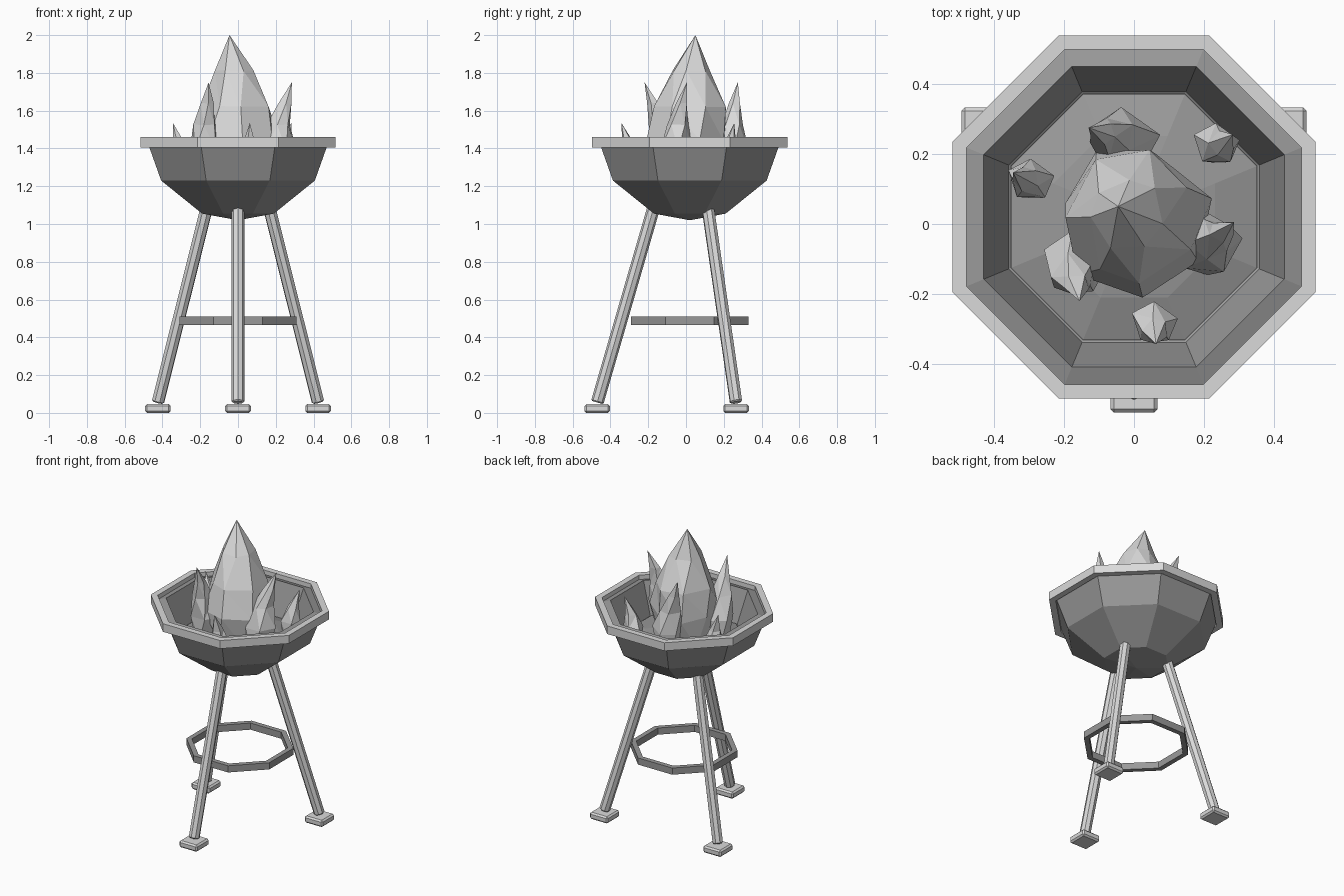
import bpy, bmesh, math, random
from mathutils import Vector

cube = bpy.data.objects.get("Cube")
if cube:
    bpy.data.objects.remove(cube, do_unlink=True)

CY = 0.02  # shared vertical axis of the brazier


def material(name, value):
    m = bpy.data.materials.new(name)
    m.use_nodes = True
    colour = (value, value, value, 1)
    m.diffuse_color = colour
    m.node_tree.nodes["Principled BSDF"].inputs["Base Color"].default_value = colour
    return m


light_metal = material("light_grey", 0.7)
dark_iron = material("dark_grey", 0.32)


def finish(name, bm, mat, bevel=0):
    bmesh.ops.remove_doubles(bm, verts=bm.verts, dist=1e-5)
    bmesh.ops.recalc_face_normals(bm, faces=bm.faces)
    mesh = bpy.data.meshes.new(name)
    bm.to_mesh(mesh)
    bm.free()
    ob = bpy.data.objects.new(name, mesh)
    bpy.context.collection.objects.link(ob)
    mesh.materials.append(mat)
    if bevel:
        mod = ob.modifiers.new("bevel", "BEVEL")
        mod.width = bevel
        mod.segments = 1
        mod.limit_method = "ANGLE"
        mod.angle_limit = math.radians(60)
    return ob


def skin(bm, rings):
    """Join neighbouring rings of points with quads."""
    rows = [[bm.verts.new(p) for p in ring] for ring in rings]
    n = len(rows[0])
    for a, b in zip(rows, rows[1:]):
        for i in range(n):
            j = (i + 1) % n
            bm.faces.new((a[i], a[j], b[j], b[i]))
    return rows


def octagon_lathe(name, profile, mat):
    """Turn (apothem, height) points into an eight-sided part."""
    rings = []
    for apothem, z in profile:
        r = apothem / math.cos(math.pi / 8)
        rings.append([(r * math.cos((k + 0.5) * math.pi / 4),
                       CY + r * math.sin((k + 0.5) * math.pi / 4), z) for k in range(8)])
    bm = bmesh.new()
    skin(bm, rings)
    bmesh.ops.remove_doubles(bm, verts=bm.verts, dist=1e-5)
    bmesh.ops.dissolve_degenerate(bm, edges=bm.edges, dist=1e-5)
    return finish(name, bm, mat)


def square_ring(name, outer, inner, low, high, mat):
    octagon_lathe(name, [(outer, low), (outer, high), (inner, high), (inner, low), (outer, low)], mat)


# Bowl, rim, ember bed and brace ring
octagon_lathe("fire_bowl", [(0, 1.02), (0.19, 1.055), (0.407, 1.23), (0.478, 1.43),
                            (0.428, 1.446), (0.357, 1.235), (0.17, 1.10), (0, 1.08)], dark_iron)
square_ring("bowl_rim", 0.517, 0.477, 1.405, 1.46, light_metal)
octagon_lathe("ember_bed", [(0.34, 1.225), (0.35, 1.24), (0.23, 1.278), (0, 1.31)], dark_iron)
square_ring("brace_ring", 0.31, 0.278, 0.465, 0.51, dark_iron)


# Three splayed legs with square feet
def leg(label, angle):
    out = Vector((math.cos(angle), math.sin(angle), 0))
    axis = Vector((0, CY, 0))
    foot = axis + out * 0.49
    bottom = foot + Vector((0, 0, 0.055))
    top = axis + out * 0.19 + Vector((0, 0, 1.09))
    span = top - bottom
    bm = bmesh.new()
    bmesh.ops.create_cone(bm, cap_ends=True, segments=8, radius1=0.034, radius2=0.034, depth=span.length)
    bmesh.ops.rotate(bm, verts=bm.verts, matrix=span.to_track_quat("Z", "Y").to_matrix())
    bmesh.ops.translate(bm, verts=bm.verts, vec=(top + bottom) / 2)
    finish(label + "_leg", bm, light_metal, 0.007)
    bm = bmesh.new()
    bmesh.ops.create_cube(bm, size=1)
    bmesh.ops.scale(bm, verts=bm.verts, vec=(0.135, 0.135, 0.046))
    bmesh.ops.translate(bm, verts=bm.verts, vec=foot + Vector((0, 0, 0.023)))
    finish(label + "_foot", bm, light_metal, 0.01)


for label, degrees in (("front", 270), ("back_left", 30), ("back_right", 150)):
    leg(label, math.radians(degrees))


# Faceted flames: jittered rings rising to a leaning tip
def flame(name, base, tip, shape, sides, jitter, seed):
    rng = random.Random(seed)
    base, tip = Vector(base), Vector(tip)
    rings = []
    for row, (t, radius) in enumerate(shape):
        lean = t * t
        centre = Vector((base.x + (tip.x - base.x) * lean, base.y + (tip.y - base.y) * lean,
                         base.z + (tip.z - base.z) * t))
        ring = []
        for k in range(sides):
            a = (k + row * 0.25) * math.tau / sides + rng.uniform(-0.15, 0.15)
            r = radius * (1 + rng.uniform(-jitter, jitter))
            z = rng.uniform(-0.3, 0.3) * jitter * radius
            ring.append(centre + Vector((r * math.cos(a), r * math.sin(a), z)))
        rings.append(ring)
    bm = bmesh.new()
    rows = skin(bm, rings)
    point = bm.verts.new(tip)
    for i in range(sides):
        bm.faces.new((rows[-1][i], rows[-1][(i + 1) % sides], point))
    bm.faces.new(rows[0])
    bmesh.ops.triangulate(bm, faces=bm.faces)
    finish(name, bm, light_metal)


flame("main_flame", (0, 0.01, 1.25), (-0.045, 0.05, 2.0),
      [(0, 0.17), (0.25, 0.22), (0.5, 0.185), (0.75, 0.1)], 7, 0.12, 4)


def around(x, y, turn, z):
    """Turn a point about the brazier axis."""
    c, s = math.cos(turn), math.sin(turn)
    return (x * c - y * s, CY + x * s + y * c, z)


for i in range(3):
    turn = i * math.tau / 3
    flame("side_flame_%d" % (i + 1), around(0.195, -0.085, turn, 1.25), around(0.285, -0.015, turn, 1.75),
          [(0, 0.075), (0.28, 0.095), (0.55, 0.062), (0.78, 0.032)], 5, 0.15, 11)
    flame("small_flame_%d" % (i + 1), around(0.23, 0.2, turn, 1.24), around(0.282, 0.235, turn, 1.535),
          [(0, 0.045), (0.3, 0.066), (0.6, 0.038)], 5, 0.12, 7)
